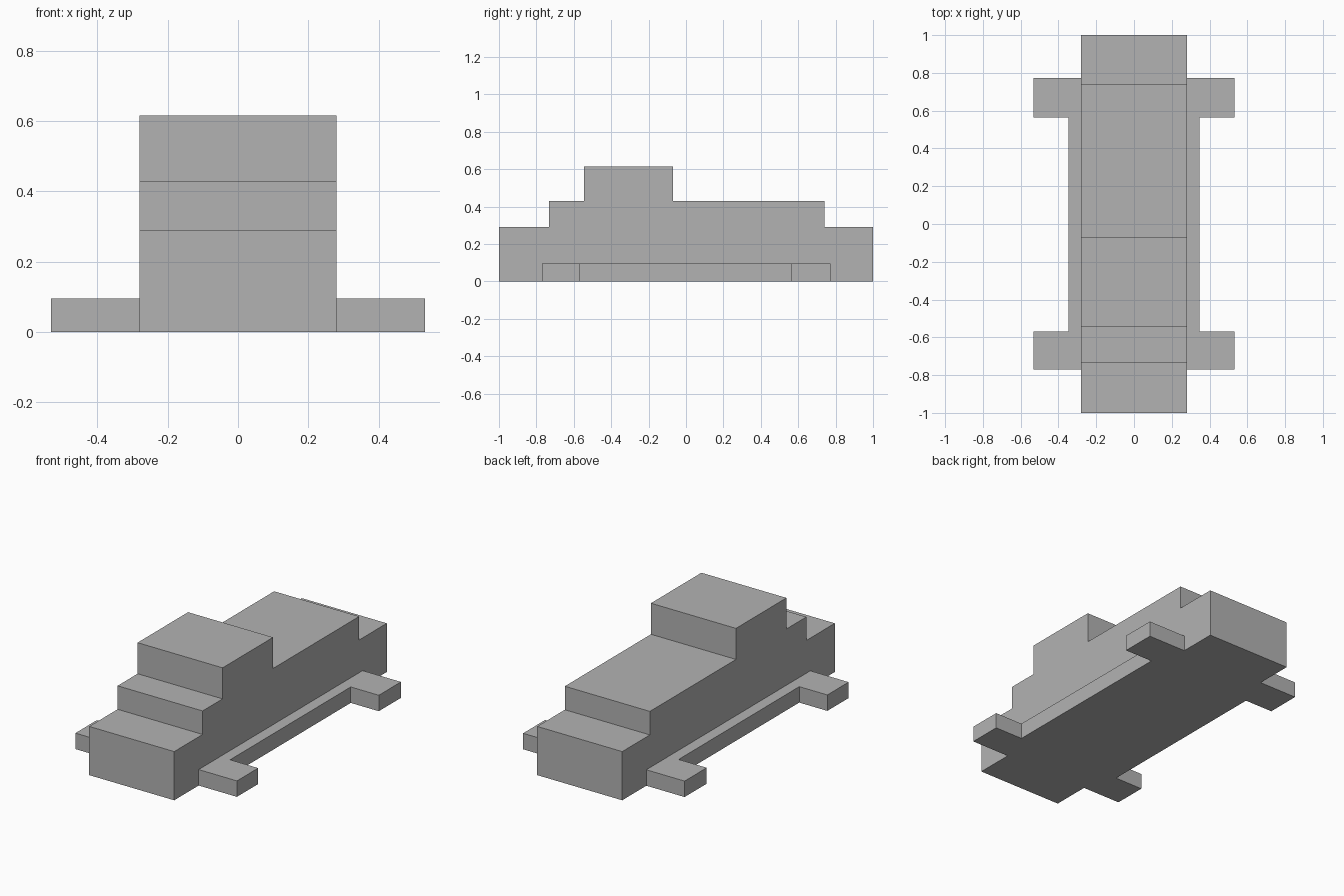
import bpy
import bmesh
from mathutils import Vector

cube = bpy.data.objects.get("Cube")
if cube:
    bpy.data.objects.remove(cube, do_unlink=True)

GREY = (0.45, 0.45, 0.45, 1)
grey = bpy.data.materials.new("plain_grey")
grey.use_nodes = True
grey.diffuse_color = GREY
grey.node_tree.nodes["Principled BSDF"].inputs["Base Color"].default_value = GREY


def extrude_outline(name, points, depth):
    """Extrude a closed planar outline along a vector."""
    bm = bmesh.new()
    face = bm.faces.new([bm.verts.new(p) for p in points])
    result = bmesh.ops.extrude_face_region(bm, geom=[face], use_keep_orig=True)
    moved = [v for v in result["geom"] if isinstance(v, bmesh.types.BMVert)]
    bmesh.ops.translate(bm, verts=moved, vec=Vector(depth))
    bmesh.ops.recalc_face_normals(bm, faces=bm.faces)
    mesh = bpy.data.meshes.new(name)
    bm.to_mesh(mesh)
    bm.free()
    mesh.materials.append(grey)
    obj = bpy.data.objects.new(name, mesh)
    bpy.context.collection.objects.link(obj)
    return obj


half_width = 0.28

# Stepped body: low nose and tail, main deck, raised cabin
profile = [(-1, 0), (1, 0), (1, 0.29), (0.74, 0.29), (0.74, 0.43),
           (-0.07, 0.43), (-0.07, 0.615), (-0.545, 0.615),
           (-0.545, 0.43), (-0.733, 0.43), (-0.733, 0.29), (-1, 0.29)]
extrude_outline("stepped_body", [(-half_width, y, z) for y, z in profile],
                (2 * half_width, 0, 0))

# Running boards with a stub at each end, one per side
board = [(half_width, -0.77), (0.532, -0.77), (0.532, -0.57), (0.347, -0.57),
         (0.347, 0.565), (0.532, 0.565), (0.532, 0.773), (half_width, 0.773)]
for side, sign in (("left", 1), ("right", -1)):
    extrude_outline(side + "_running_board",
                    [(sign * x, y, 0) for x, y in board], (0, 0, 0.095))
